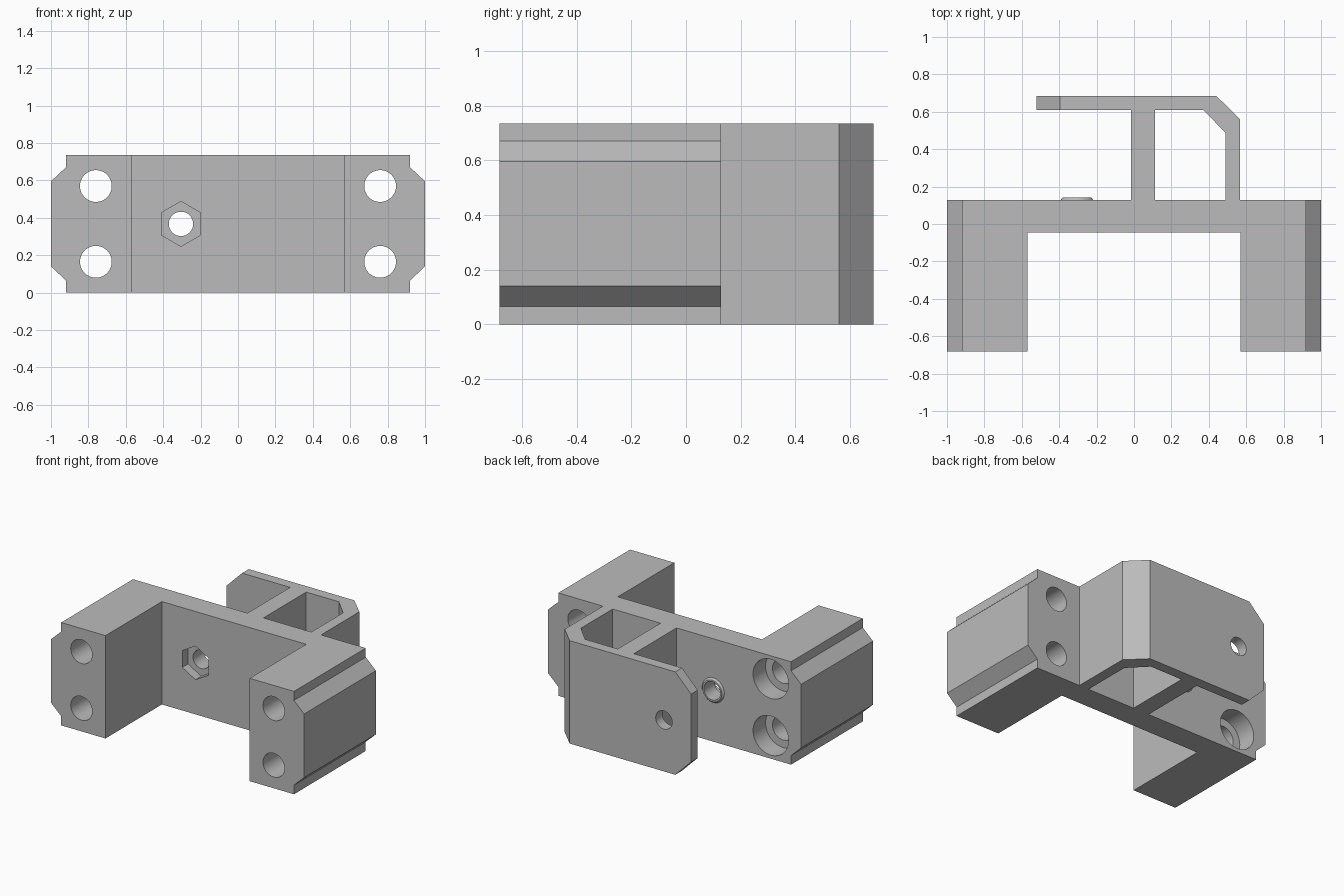
import bpy, bmesh, math
from mathutils import Vector

cube = bpy.data.objects.get("Cube")
if cube:
    bpy.data.objects.remove(cube, do_unlink=True)

H = 0.735            # overall height
MID = H / 2
BACK = 0.128         # rear face of the main body
FRONT = -0.682
BOLT_X = -0.305      # shared axis of nut pocket, boss and plate hole

grey = bpy.data.materials.new("plain grey")
grey.use_nodes = True
colour = (0.5, 0.5, 0.5, 1)
grey.diffuse_color = colour
grey.node_tree.nodes["Principled BSDF"].inputs["Base Color"].default_value = colour


def prism(name, points, axis, start, end):
    """Extrude a 2D outline along z (outline in x, y) or y (outline in x, z)."""
    bm = bmesh.new()
    place = (lambda a, b: (a, b, start)) if axis == "z" else (lambda a, b: (a, start, b))
    face = bm.faces.new([bm.verts.new(place(a, b)) for a, b in points])
    step = Vector((0, 0, end - start)) if axis == "z" else Vector((0, end - start, 0))
    out = bmesh.ops.extrude_face_region(bm, geom=[face])
    moved = [v for v in out["geom"] if isinstance(v, bmesh.types.BMVert)]
    bmesh.ops.translate(bm, vec=step, verts=moved)
    bmesh.ops.recalc_face_normals(bm, faces=bm.faces)
    mesh = bpy.data.meshes.new(name)
    bm.to_mesh(mesh)
    bm.free()
    mesh.materials.append(grey)
    obj = bpy.data.objects.new(name, mesh)
    bpy.context.collection.objects.link(obj)
    return obj


def ring(x, z, radius, sides=48):
    """Regular polygon with a corner pointing up."""
    turns = [math.tau * i / sides for i in range(sides)]
    return [(x + radius * math.sin(t), z + radius * math.cos(t)) for t in turns]


def box(name, x0, x1, y0, y1, z0=0, z1=H):
    return prism(name, [(x0, y0), (x1, y0), (x1, y1), (x0, y1)], "z", z0, z1)


def cut(target, cutters):
    """Subtract the cutters, bake the result and remove them."""
    for cutter in cutters:
        cutter.hide_render = True
        mod = target.modifiers.new("cut", "BOOLEAN")
        mod.operation = "DIFFERENCE"
        mod.solver = "EXACT"
        mod.object = cutter
    bpy.context.view_layer.update()
    graph = bpy.context.evaluated_depsgraph_get()
    baked = bpy.data.meshes.new_from_object(target.evaluated_get(graph))
    target.modifiers.clear()
    target.data = baked
    for cutter in cutters:
        bpy.data.objects.remove(cutter, do_unlink=True)


# Main body: notched side profile, opened into a U
half = [(0.92, 0), (0.92, 0.065), (1, 0.14), (1, H - 0.14), (0.92, H - 0.065), (0.92, H)]
body = prism("main_body", half + [(-x, z) for x, z in reversed(half)], "y", FRONT, BACK)
cutters = [box("channel_cutter", -0.57, 0.57, -1, -0.045, -0.1, H + 0.1)]

# Bolt holes through both arms, counterbored at the rear of the right arm
for z in (0.165, 0.57):
    for x in (-0.76, 0.76):
        cutters.append(prism("bolt_cutter", ring(x, z, 0.085), "y", -1, 1))
    cutters.append(prism("counterbore_cutter", ring(-0.76, z, 0.14), "y", BACK - 0.14, 1))

# Hexagonal nut pocket and its screw hole
cutters.append(prism("nut_cutter", ring(BOLT_X, MID, 0.12, 6), "y", -0.2, 0.02))
cutters.append(prism("screw_cutter", ring(BOLT_X, MID, 0.065), "y", -1, 1))
cut(body, cutters)

# Tapered boss around the screw hole
boss = prism("screw_boss", ring(BOLT_X, MID, 0.088), "y", BACK, BACK + 0.013)
for v in boss.data.vertices:
    if v.co.y > BACK + 0.005:
        v.co.x = BOLT_X + (v.co.x - BOLT_X) * 0.87
        v.co.z = MID + (v.co.z - MID) * 0.87
cut(boss, [prism("boss_cutter", ring(BOLT_X, MID, 0.065), "y", -1, 1)])

# Rear bracket: side wall, angled corner and back plate
outline = [(0.49, BACK), (0.567, BACK), (0.567, 0.56), (0.44, 0.685), (-0.52, 0.685),
           (-0.52, 0.61), (0.37, 0.61), (0.49, 0.487)]
bracket = prism("rear_bracket", outline, "z", 0, H)
corners = []
for sign in (-1, 1):
    edge = MID + sign * MID
    tri = [(-0.395 + 0.1, edge + sign * 0.1), (-0.52 - 0.1, edge + sign * 0.1),
           (-0.52 - 0.1, edge - sign * 0.225)]
    corners.append(prism("corner_cutter", tri, "y", 0.5, 0.8))
corners.append(prism("plate_hole_cutter", ring(BOLT_X, MID, 0.065), "y", 0.5, 0.8))
cut(bracket, corners)

# Rib joining the body to the back plate
box("bracket_rib", -0.015, 0.112, BACK, 0.61)

# Smooth the hole walls, keep the machined edges crisp
bpy.ops.object.select_all(action="DESELECT")
for obj in (body, boss, bracket):
    obj.select_set(True)
bpy.context.view_layer.objects.active = body
bpy.ops.object.shade_smooth_by_angle(angle=math.radians(25))
